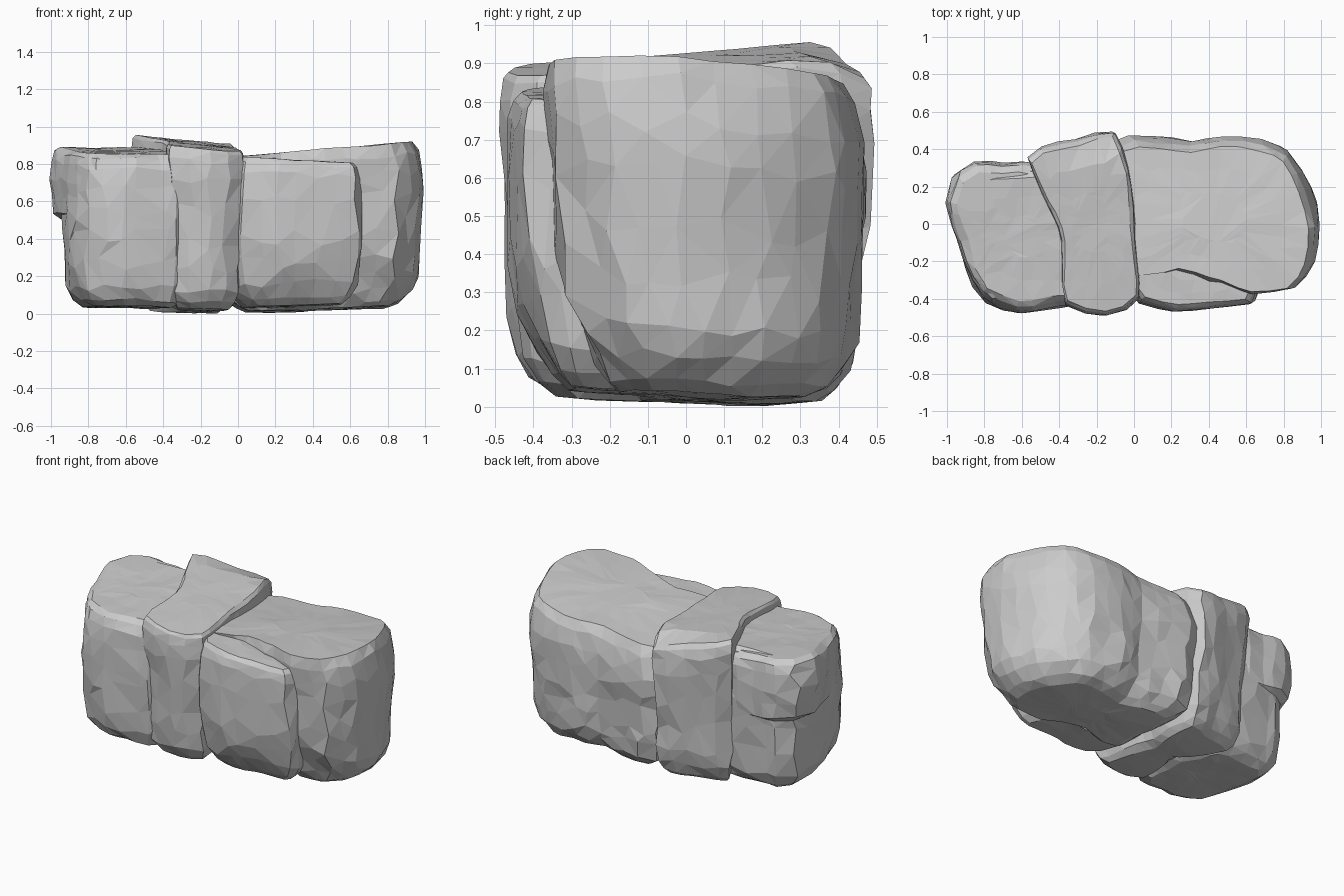
import bpy, bmesh, random
from mathutils import Vector, noise


def resample(outline, step=0.1):
    """Smooth the plan outline with a Catmull-Rom curve."""
    P = [Vector(p) for p in outline]
    pts, m = [], len(P)
    for i in range(m):
        a, b, c, d = P[i - 1], P[i], P[(i + 1) % m], P[(i + 2) % m]
        n = max(1, round((c - b).length / step))
        k = 0.3  # tension: keeps corners fairly crisp
        t1, t2 = (c - a) * k, (d - b) * k
        lim = (c - b).length
        t1 *= min(1, lim / t1.length)
        t2 *= min(1, lim / t2.length)
        for j in range(n):
            u = j / n
            pts.append(b * (2*u**3 - 3*u*u + 1) + t1 * (u**3 - 2*u*u + u)
                       + c * (3*u*u - 2*u**3) + t2 * (u**3 - u*u))
    return pts


def stone(name, outline, levels, top, bottom, rough=0.018, seed=0):
    """Loft a plan outline through levels (height 0-1, inset, shift of the front side)."""
    rnd = random.Random(seed)
    pts = resample(outline)
    c = sum(pts, Vector((0, 0))) / len(pts)
    n = len(pts)
    y0, y1 = min(p.y for p in pts), max(p.y for p in pts)
    bm = bmesh.new()

    def ring(t, inset, dy, scale=1.0):
        out = []
        for i, p in enumerate(pts):
            d = p - c
            q = c + d * max(0.1, 1 - inset / d.length) * scale
            loose = 4 * t * (1 - t)   # shuffle points along the sides
            q += (pts[(i + 1) % n] - pts[i - 1]) * rnd.uniform(-0.16, 0.16) * loose
            tt = t + rnd.uniform(-0.06, 0.06) * loose
            lo, hi = bottom(q.x, q.y), top(q.x, q.y)
            w = (y1 - q.y) / (y1 - y0)
            out.append(bm.verts.new((q.x, q.y + dy * w, lo + tt * (hi - lo))))
        return out

    first, last = levels[0], levels[-1]
    rings = [ring(*first, s) for s in (0.35, 0.7)]
    rings += [ring(*l) for l in levels]
    rings += [ring(*last, s) for s in (0.7, 0.35)]
    for a, b in zip(rings, rings[1:]):
        for i in range(n):
            j = (i + 1) % n
            bm.faces.new((a[i], a[j], b[j], b[i]))
    bm.faces.new(rings[0][::-1])
    bm.faces.new(rings[-1])
    # chipped surface
    for v in bm.verts:
        k = noise.noise_vector(v.co * 5 + Vector((seed * 7.3, 0, 0)))
        f = noise.noise_vector(v.co * 13 + Vector((0, seed * 3.1, 0)))
        d = (k + f * 0.6) * rough
        d.z *= 0.4
        v.co += d
    bmesh.ops.triangulate(bm, faces=bm.faces[:], quad_method='SHORT_EDGE')
    bmesh.ops.recalc_face_normals(bm, faces=bm.faces[:])
    me = bpy.data.meshes.new(name)
    bm.to_mesh(me)
    bm.free()
    ob = bpy.data.objects.new(name, me)
    bpy.context.collection.objects.link(ob)
    return ob


def belly(x, y):
    """Common underside: lowest right of centre, rising to the rims."""
    return (0.004 + 0.05 * max(0, x - 0.25) + 0.03 * max(0, -x - 0.2)
            + 0.04 * abs(y - 0.15) + 0.25 * max(0, abs(y) - 0.25) ** 2)


# right end boulder
stone("right_block",
      [(-0.12, 0.43), (0.1, 0.465), (0.3, 0.45), (0.48, 0.485), (0.7, 0.46), (0.84, 0.38),
       (0.95, 0.2), (1.0, 0.0), (0.98, -0.2), (0.86, -0.34), (0.65, -0.36), (0.4, -0.3),
       (0.2, -0.25), (-0.1, -0.24)],
      [(0, 0.19, 0.04), (0.03, 0.13, 0.06), (0.10, 0.07, 0.07), (0.2, 0.04, 0.055),
       (0.32, 0.03, 0.02), (0.48, 0.025, 0), (0.66, 0.008, 0), (0.8, 0.008, -0.005),
       (0.93, 0.03, -0.03), (1, 0.065, -0.055)],
      lambda x, y: 0.84 + 0.085 * x - 0.09 * max(0, y), belly, seed=1)

# slab leaning on the front of the right block
stone("front_slab",
      [(-0.05, 0.0), (0.58, -0.05), (0.66, -0.36), (0.63, -0.42), (0.42, -0.455),
       (0.22, -0.475), (0.02, -0.42), (-0.06, -0.3)],
      [(0, 0.11, 0.08), (0.05, 0.06, 0.075), (0.14, 0.02, 0.055), (0.28, 0.005, 0.03),
       (0.45, 0, 0.01), (0.7, 0, 0), (0.9, 0.005, 0), (0.97, 0.02, 0), (1, 0.045, 0)],
      lambda x, y: 0.84 - 0.06 * x - 0.15 * max(0, y + 0.25),
      lambda x, y: 0.015 + belly(x, y), rough=0.012, seed=2)

# tall middle band
stone("middle_block",
      [(-0.565, 0.35), (-0.5, 0.405), (-0.3, 0.455), (-0.11, 0.49), (-0.03, 0.3), (0.01, 0.0),
       (0.025, -0.4), (-0.14, -0.485), (-0.36, -0.435), (-0.39, -0.1), (-0.48, 0.15)],
      [(0, 0.14, 0.0), (0.035, 0.09, 0.0), (0.11, 0.055, 0.0), (0.22, 0.04, 0.005),
       (0.4, 0.035, 0.0), (0.6, 0.015, 0.0), (0.8, 0.003, 0), (0.92, 0.0, 0),
       (0.98, 0.008, 0), (1, 0.03, -0.01)],
      lambda x, y: 0.888 - 0.095 * x + 0.05 * y - 0.6 * max(0, y - 0.36), belly,
      rough=0.014, seed=3)

# left end boulder
stone("left_block",
      [(-0.93, 0.2), (-0.84, 0.29), (-0.45, 0.31), (-0.25, 0.0), (-0.25, -0.36),
       (-0.32, -0.44), (-0.62, -0.485), (-0.82, -0.4), (-0.91, -0.22), (-0.945, 0.0)],
      [(0, 0.13, 0.02), (0.04, 0.07, 0.015), (0.12, 0.03, 0.01), (0.28, 0.015, 0.005),
       (0.45, 0.005, 0), (0.6, 0, 0), (0.78, 0.01, 0), (0.9, 0.02, 0),
       (0.97, 0.04, 0), (1, 0.07, 0)],
      lambda x, y: 0.875 + 0.05 * y,
      lambda x, y: 0.02 + belly(x, y) * 0.5, seed=4)

# overhanging upper ledge on the left end, blending into the boulder's top
stone("left_ledge",
      [(-1.0, 0.13), (-0.955, 0.27), (-0.85, 0.335), (-0.7, 0.33), (-0.5, 0.31),
       (-0.45, 0.0), (-0.6, -0.38), (-0.76, -0.41), (-0.87, -0.3), (-0.97, -0.02)],
      [(0, 0.06, 0), (0.08, 0.015, 0), (0.3, 0.008, 0), (0.55, 0.0, 0), (0.8, 0.005, 0),
       (0.93, 0.02, 0), (1, 0.06, 0)],
      lambda x, y: 0.872 + 0.05 * y - 0.06 * (x + 0.75),
      lambda x, y: 0.5 - 0.08 * (x + 0.9), rough=0.012, seed=5)
